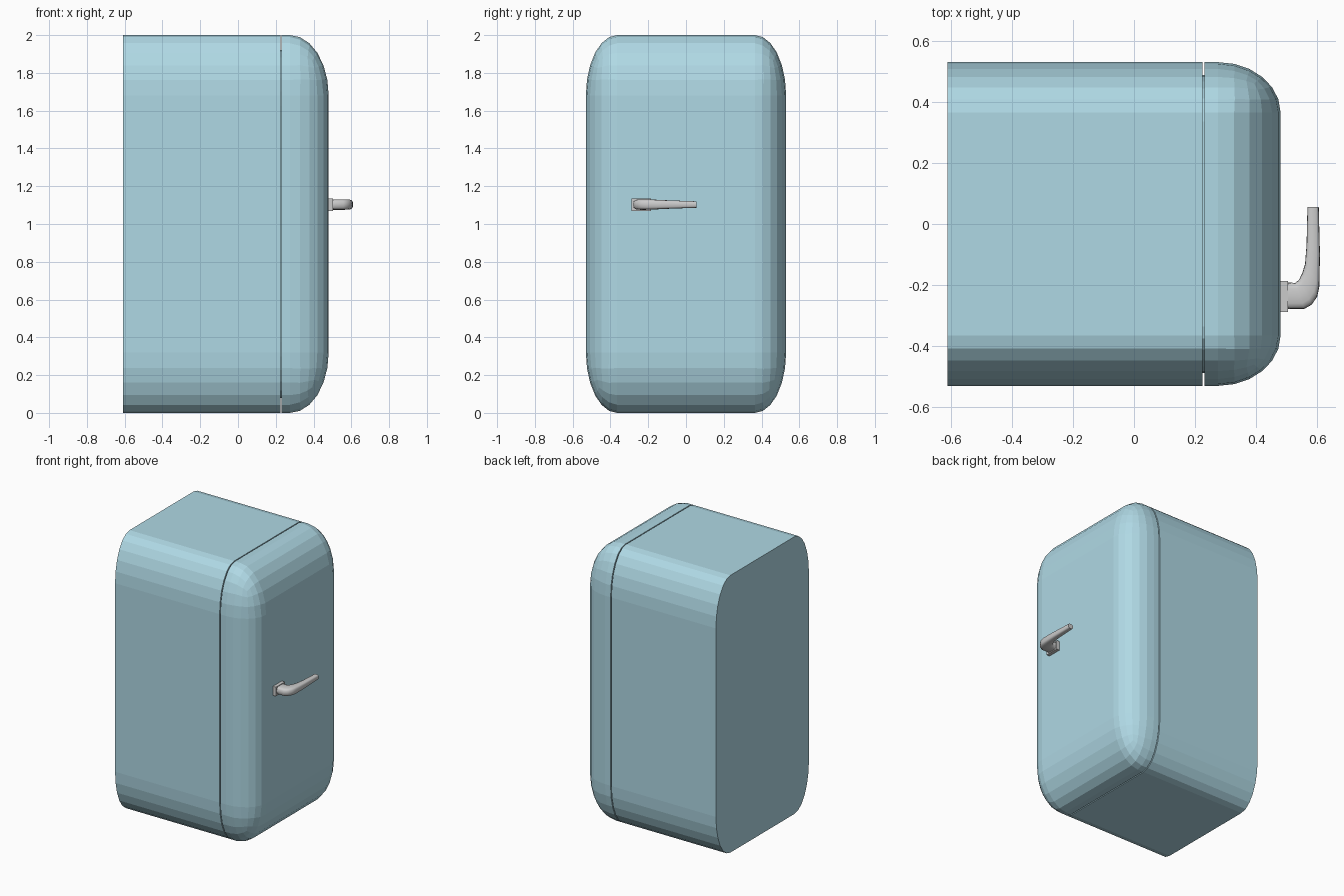
import bpy, bmesh, math
from mathutils import Vector, Matrix

if "Cube" in bpy.data.objects:
    bpy.data.objects.remove(bpy.data.objects["Cube"])

BACK, FRONT, HALF_Y, HEIGHT = -0.61, 0.48, 0.53, 2.0
RADII = Vector((0.205, 0.165, 0.32))      # stretched corner radii
GAP = (0.224, 0.231)                      # seam between cabinet and door

blue = bpy.data.materials.new("pale_blue")
blue.diffuse_color = (0.43, 0.69, 0.78, 1)
blue.use_nodes = True
blue.node_tree.nodes["Principled BSDF"].inputs["Base Color"].default_value = blue.diffuse_color


def finish(bm, name, mat=None):
    bmesh.ops.recalc_face_normals(bm, faces=bm.faces[:])
    mesh = bpy.data.meshes.new(name)
    bm.to_mesh(mesh)
    bm.free()
    obj = bpy.data.objects.new(name, mesh)
    bpy.context.collection.objects.link(obj)
    if mat:
        mesh.materials.append(mat)
    return obj


def rounded_shell():
    """Box with every edge rounded except around the flat back."""
    size = Vector((FRONT - BACK, 2 * HALF_Y, HEIGHT))
    bm = bmesh.new()
    bmesh.ops.create_cube(bm, size=1)
    for v in bm.verts:
        v.co = Vector(v.co[i] * size[i] / RADII[i] for i in range(3))
    edges = [e for e in bm.edges if max(v.co.x for v in e.verts) > 0]
    bmesh.ops.bevel(bm, geom=edges, offset=1, offset_type='OFFSET',
                    segments=6, profile=0.5, affect='EDGES', clamp_overlap=False)
    for v in bm.verts:
        v.co = Vector(v.co[i] * RADII[i] for i in range(3))
        v.co += Vector(((FRONT + BACK) / 2, 0, HEIGHT / 2))
    return bm


def cut(bm, x, keep_front):
    """Slice across x, drop one side and cap the opening."""
    r = bmesh.ops.bisect_plane(
        bm, geom=bm.verts[:] + bm.edges[:] + bm.faces[:],
        plane_co=(x, 0, 0), plane_no=(1, 0, 0),
        clear_inner=keep_front, clear_outer=not keep_front)
    rim = [e for e in r["geom_cut"] if isinstance(e, bmesh.types.BMEdge)]
    bmesh.ops.contextual_create(bm, geom=rim)


# Cabinet and door
cabinet = rounded_shell()
cut(cabinet, GAP[0], False)
finish(cabinet, "cabinet", blue)
door = rounded_shell()
cut(door, GAP[1], True)
finish(door, "door", blue)

# Recessed seal seen inside the seam
seal = rounded_shell()
cut(seal, GAP[0] - 0.002, True)
cut(seal, GAP[1] + 0.002, False)
for v in seal.verts:
    v.co.y *= 0.92
    v.co.z = 1 + (v.co.z - 1) * 0.92
finish(seal, "door_seal", blue)

# Handle mounting plate
plate = bmesh.new()
bmesh.ops.create_cube(plate, size=1, matrix=Matrix.Translation((0.491, -0.237, 1.102))
                      @ Matrix.Diagonal((0.026, 0.102, 0.066, 1)))
finish(plate, "handle_plate")

# Lever: outer point, inner point and half height of each section
sections = [((0.500, -0.279), (0.500, -0.191), 0.028),
            ((0.558, -0.278), (0.528, -0.193), 0.028),
            ((0.582, -0.264), (0.541, -0.182), 0.028),
            ((0.600, -0.238), (0.551, -0.160), 0.027),
            ((0.607, -0.205), (0.560, -0.132), 0.026),
            ((0.609, -0.100), (0.565, -0.070), 0.022),
            ((0.605, 0.055), (0.568, 0.055), 0.017)]
lever, rings = bmesh.new(), []
for outer, inner, h in sections:
    a, b = Vector((*outer, 1.103)), Vector((*inner, 1.103))
    ring = []
    for k in range(16):
        t = math.tau * k / 16
        c, s = (math.copysign(abs(f(t)) ** 0.6, f(t)) for f in (math.cos, math.sin))
        ring.append(lever.verts.new((a + b) / 2 + (a - b) / 2 * c + Vector((0, 0, h * s))))
    rings.append(ring)
for r0, r1 in zip(rings, rings[1:]):
    for k in range(16):
        j = (k + 1) % 16
        lever.faces.new((r0[k], r0[j], r1[j], r1[k]))
lever.faces.new(rings[0])
lever.faces.new(rings[-1])
handle = finish(lever, "handle_lever")
bpy.context.view_layer.objects.active = handle
handle.select_set(True)
bpy.ops.object.shade_smooth_by_angle(angle=math.radians(40))
